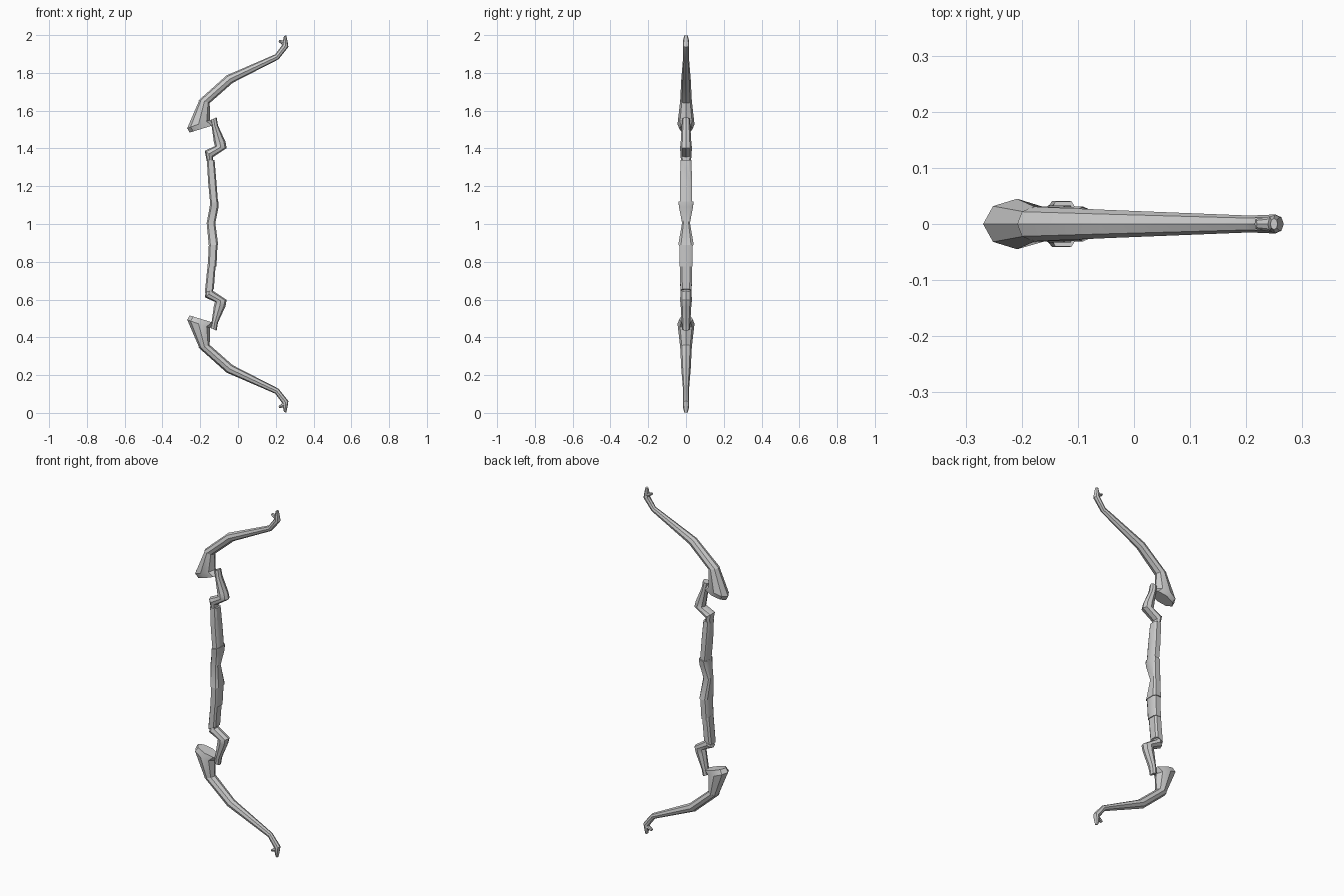
import bpy, bmesh
from math import cos, sin, pi
from mathutils import Vector

if "Cube" in bpy.data.objects:
    bpy.data.objects.remove(bpy.data.objects["Cube"])

SIDES = 8


def loft(name, sections, mirror=True, boxy=False):
    """Skin rings; each section is (left x, left z, right x, right z, half depth)."""
    bm = bmesh.new()
    rings = []
    for lx, lz, rx, rz, w in sections:
        left, right = Vector((lx, 0, lz - 1)), Vector((rx, 0, rz - 1))
        mid, half = (left + right) / 2, (right - left) / 2
        ring = []
        for i in range(SIDES):
            a = 2 * pi * (i + (0.5 if boxy else 0)) / SIDES
            c, s = cos(a), sin(a)
            if boxy:  # chamfered rectangle
                c = (1 if c > 0 else -1) * (1.0 if abs(c) > 0.7 else 0.65)
                s = (1 if s > 0 else -1) * (1.0 if abs(s) > 0.7 else 0.65)
            ring.append(bm.verts.new(mid + half * c + Vector((0, w * s, 0))))
        rings.append(ring)
    for a, b in zip(rings, rings[1:]):
        for i in range(SIDES):
            j = (i + 1) % SIDES
            bm.faces.new((a[i], a[j], b[j], b[i]))
    bm.faces.new(rings[0])
    bm.faces.new(rings[-1])
    bmesh.ops.recalc_face_normals(bm, faces=bm.faces)
    mesh = bpy.data.meshes.new(name)
    bm.to_mesh(mesh)
    bm.free()
    ob = bpy.data.objects.new(name, mesh)
    bpy.context.collection.objects.link(ob)
    ob.location.z = 1
    if mirror:
        m = ob.modifiers.new("mirror", 'MIRROR')
        m.use_axis = (False, False, True)
        m.use_mirror_merge = False
    bpy.ops.object.select_all(action='DESELECT')
    ob.select_set(True)
    bpy.context.view_layer.objects.active = ob
    bpy.ops.object.shade_smooth_by_angle(angle=0.6)
    return ob


# Curved limbs with nocked tips
loft("limb", [
    (-.208, 1.655, -.150, 1.640, .031),
    (-.060, 1.787, -.027, 1.748, .025),
    (.197, 1.898, .215, 1.872, .015),
    (.237, 1.952, .267, 1.937, .017),
    (.238, 1.968, .263, 1.962, .017),
    (.243, 1.995, .256, 1.999, .010)])
loft("tip_barb", [
    (.240, 1.945, .252, 1.968, .014),
    (.215, 1.964, .219, 1.975, .009)])

# Flared shoulders below the limbs
loft("limb_shoulder", [
    (-.205, 1.655, -.150, 1.645, .031),
    (-.269, 1.507, -.148, 1.550, .045),
    (-.256, 1.484, -.120, 1.526, .036)])

# Zigzag risers
loft("riser", [
    (-.146, 1.550, -.113, 1.565, .020),
    (-.140, 1.522, -.106, 1.522, .023),
    (-.128, 1.435, -.066, 1.435, .028),
    (-.122, 1.412, -.060, 1.402, .031),
    (-.176, 1.388, -.132, 1.354, .030),
    (-.164, 1.325, -.132, 1.335, .026)])

# Handle
loft("upper_handle", [
    (-.165, 1.340, -.124, 1.340, .028),
    (-.158, 1.220, -.114, 1.220, .033),
    (-.146, 1.095, -.105, 1.105, .033)], False, True)
loft("grip", [
    (-.148, 1.110, -.103, 1.120, .040),
    (-.150, 1.090, -.103, 1.090, .037),
    (-.166, 1.005, -.120, 1.005, .021),
    (-.155, .890, -.105, .890, .041)], False, True)
loft("lower_handle_collar", [
    (-.154, .900, -.108, .900, .036),
    (-.160, .775, -.114, .775, .034)], False, True)
loft("lower_handle", [
    (-.160, .790, -.118, .785, .032),
    (-.176, .635, -.128, .655, .030)], False, True)
